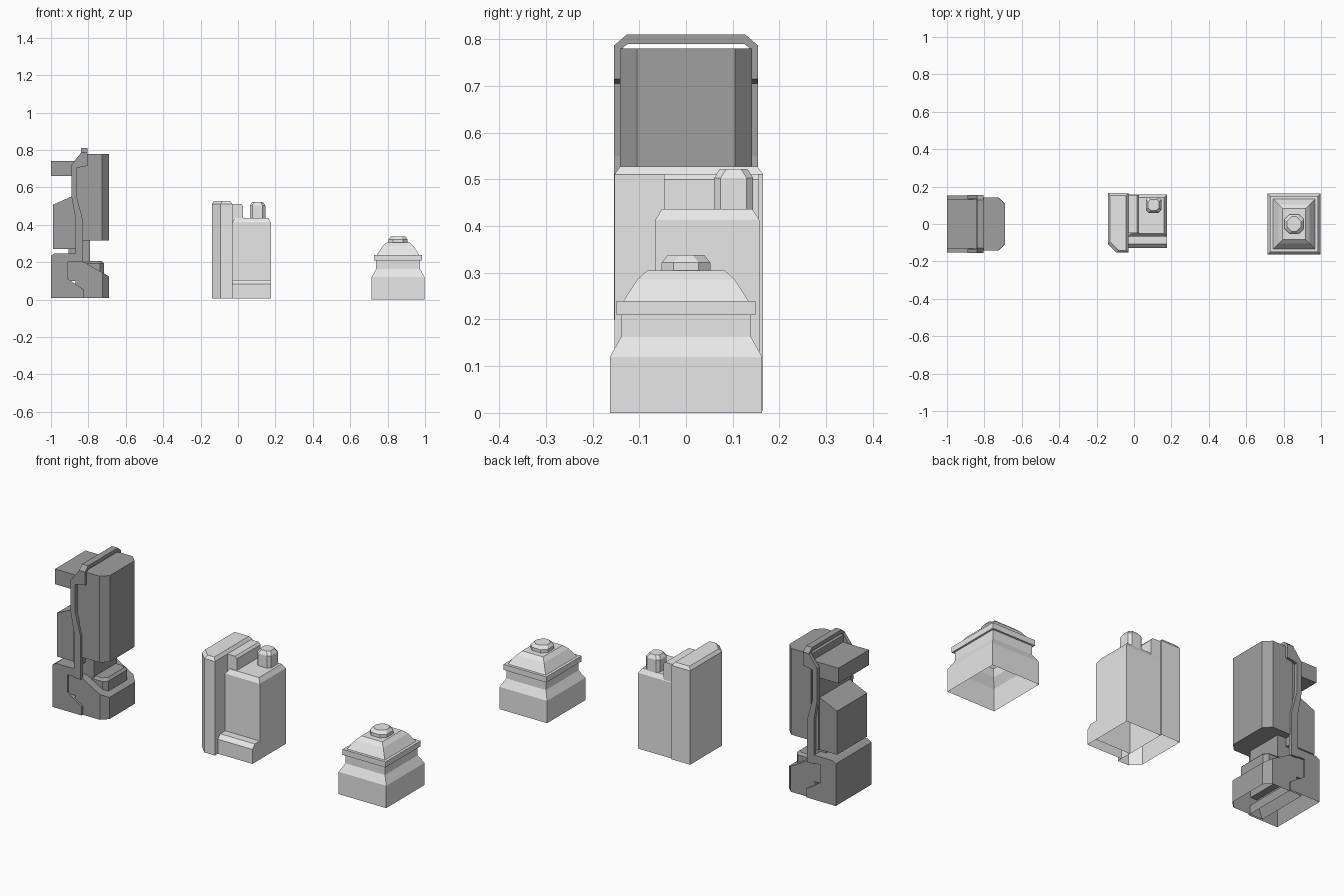
import bpy, bmesh

cube = bpy.data.objects.get("Cube")
if cube:
    bpy.data.objects.remove(cube, do_unlink=True)


def material(name, value):
    m = bpy.data.materials.new(name)
    m.use_nodes = True
    col = (value, value, value, 1)
    m.diffuse_color = col
    m.node_tree.nodes["Principled BSDF"].inputs["Base Color"].default_value = col
    return m


LIGHT = material("light grey", 0.8)
DARK = material("dark grey", 0.35)


def loft(name, rings, mat, open_bottom=False):
    """Skin a stack of matching rings into a solid, optionally without a floor."""
    bm = bmesh.new()
    loops = [[bm.verts.new(p) for p in ring] for ring in rings]
    n = len(loops[0])
    for a, b in zip(loops, loops[1:]):
        for i in range(n):
            j = (i + 1) % n
            bm.faces.new((a[i], a[j], b[j], b[i]))
    bm.faces.new(loops[-1])
    floor = bm.faces.new(loops[0][::-1])
    bmesh.ops.recalc_face_normals(bm, faces=bm.faces)
    if open_bottom:
        bmesh.ops.delete(bm, geom=[floor], context="FACES_ONLY")
    me = bpy.data.meshes.new(name)
    bm.to_mesh(me)
    bm.free()
    me.materials.append(mat)
    ob = bpy.data.objects.new(name, me)
    bpy.context.collection.objects.link(ob)
    return ob


def ring(x0, x1, y0, y1, z, cuts=(0, 0, 0, 0)):
    """Rectangle with cut corners: front-left, front-right, back-right, back-left."""
    a, b, c, d = cuts
    pts = []
    for cut, p, q in ((a, (x0, y0 + a), (x0 + a, y0)), (b, (x1 - b, y0), (x1, y0 + b)),
                      (c, (x1, y1 - c), (x1 - c, y1)), (d, (x0 + d, y1), (x0, y1 - d))):
        pts += [p, q] if cut else [p]
    return [(x, y, z) for x, y in pts]


def block(name, x0, x1, y0, y1, z0, z1, mat, bevel=(0, 0), cuts=(0, 0, 0, 0), open_bottom=False):
    """Box with optional cut corners and a bevelled top (inset, height)."""
    s, h = bevel
    rings = [ring(x0, x1, y0, y1, z0, cuts)]
    if h:
        rings.append(ring(x0, x1, y0, y1, z1 - h, cuts))
    rings.append(ring(x0 + s, x1 - s, y0 + s, y1 - s, z1, cuts))
    return loft(name, rings, mat, open_bottom)


def plate(name, profile, y0, y1, mat):
    """Side profile in x and z, extruded along y."""
    return loft(name, [[(x, y, z) for x, z in profile] for y in (y0, y1)], mat)


def drop_floor(ob):
    """Open the underside of an extruded part."""
    bm = bmesh.new()
    bm.from_mesh(ob.data)
    low = min(v.co.z for v in bm.verts) + 0.001
    faces = [f for f in bm.faces if all(v.co.z < low for v in f.verts)]
    bmesh.ops.delete(bm, geom=faces, context="FACES_ONLY")
    bm.to_mesh(ob.data)
    bm.free()


# Small stepped tower: depth is slightly more than width
CX = 0.856
steps = [(0.142, 0), (0.142, 0.12), (0.118, 0.163), (0.118, 0.21), (0.128, 0.21),
         (0.128, 0.24), (0.113, 0.24), (0.083, 0.286), (0.062, 0.305)]
loft("stepped_tower", [ring(CX - w, CX + w, -w - 0.021, w + 0.021, z) for w, z in steps],
     LIGHT, True)
block("stepped_tower_cap", CX - 0.051, CX + 0.051, -0.052, 0.052, 0.304, 0.338, LIGHT,
      (0.013, 0.016), (0.025,) * 4)

# Middle tower: tall side slab, main block, front foot, ridge and chimney
block("side_slab", -0.14, -0.03, -0.153, 0.165, 0.005, 0.528, LIGHT, (0.012, 0.017),
      (0.046, 0, 0, 0), True)
block("main_block", -0.03, 0.176, -0.066, 0.157, 0.005, 0.437, LIGHT, (0.015, 0.024),
      open_bottom=True)
block("front_foot", -0.03, 0.176, -0.128, -0.066, 0.005, 0.083, LIGHT, open_bottom=True)
loft("front_foot_slope", [[(x, -0.128, 0.083), (x, -0.066, 0.083), (x, -0.066, 0.105),
                           (x, -0.108, 0.105)] for x in (-0.03, 0.176)], LIGHT)
plate("ridge", [(-0.03, 0.41), (0.026, 0.41), (0.026, 0.5), (0.016, 0.512), (-0.03, 0.512)],
      -0.047, 0.155, LIGHT)
block("chimney", 0.063, 0.146, 0.06, 0.144, 0.41, 0.522, LIGHT, (0.012, 0.019), (0.014,) * 4)

# Dark tower: two interlocking base halves
drop_floor(plate("base_rear", [(-1, 0.008), (-1, 0.235), (-0.98, 0.248), (-0.87, 0.248),
                               (-0.87, 0.205), (-0.91, 0.205), (-0.91, 0.11), (-0.825, 0.055),
                               (-0.825, 0.008)], -0.153, 0.153, DARK))
cuts = (0, 0.034, 0.034, 0)
low = ring(-0.9, -0.69, -0.143, 0.143, 0.008, cuts)


def slope(x):
    return min(0.205, 0.205 - (x + 0.83) * 0.575)


loft("base_front", [low, [(x if x > -0.85 else -0.83, y, slope(x)) for x, y, z in low]], DARK, True)
block("base_core", -0.91, -0.83, -0.143, 0.143, 0.1, 0.205, DARK)
block("shelf", -0.84, -0.717, -0.1, 0.1, 0.14, 0.206, DARK, (0.012, 0.012), (0, 0.02, 0.02, 0))

# Neck and upper bodies
block("neck", -0.905, -0.79, -0.1, 0.1, 0.2, 0.32, DARK)
block("cabinet", -0.845, -0.69, -0.141, 0.141, 0.315, 0.78, DARK, cuts=(0, 0.036, 0.036, 0))
block("spine_core", -0.885, -0.84, -0.136, 0.136, 0.27, 0.73, DARK)
plate("rear_box", [(-0.99, 0.272), (-0.99, 0.507), (-0.89, 0.552), (-0.86, 0.552),
                   (-0.86, 0.272)], -0.128, 0.128, DARK)
block("top_overhang", -1, -0.84, -0.13, 0.13, 0.66, 0.742, DARK)

# Bent strap on both flanks, joined by an arch over the top
strap = [(-0.84, 0.785), (-0.805, 0.785), (-0.805, 0.715), (-0.863, 0.705), (-0.863, 0.55),
         (-0.83, 0.43), (-0.83, 0.2), (-0.87, 0.2), (-0.87, 0.44), (-0.89, 0.55),
         (-0.89, 0.72), (-0.875, 0.74)]
for side, label in ((-1, "front"), (1, "back")):
    plate("strap_" + label, strap, side * 0.135, side * 0.154, DARK)
half = [(0.154, 0.76), (0.154, 0.787), (0.127, 0.81)]
inner = [(0.125, 0.79), (0.138, 0.78), (0.138, 0.76)]
arch = (half + [(-y, z) for y, z in reversed(half)]
        + [(-y, z) for y, z in reversed(inner)] + inner)
loft("strap_arch", [[(x, y, z) for y, z in arch] for x in (-0.84, -0.805)], DARK)
